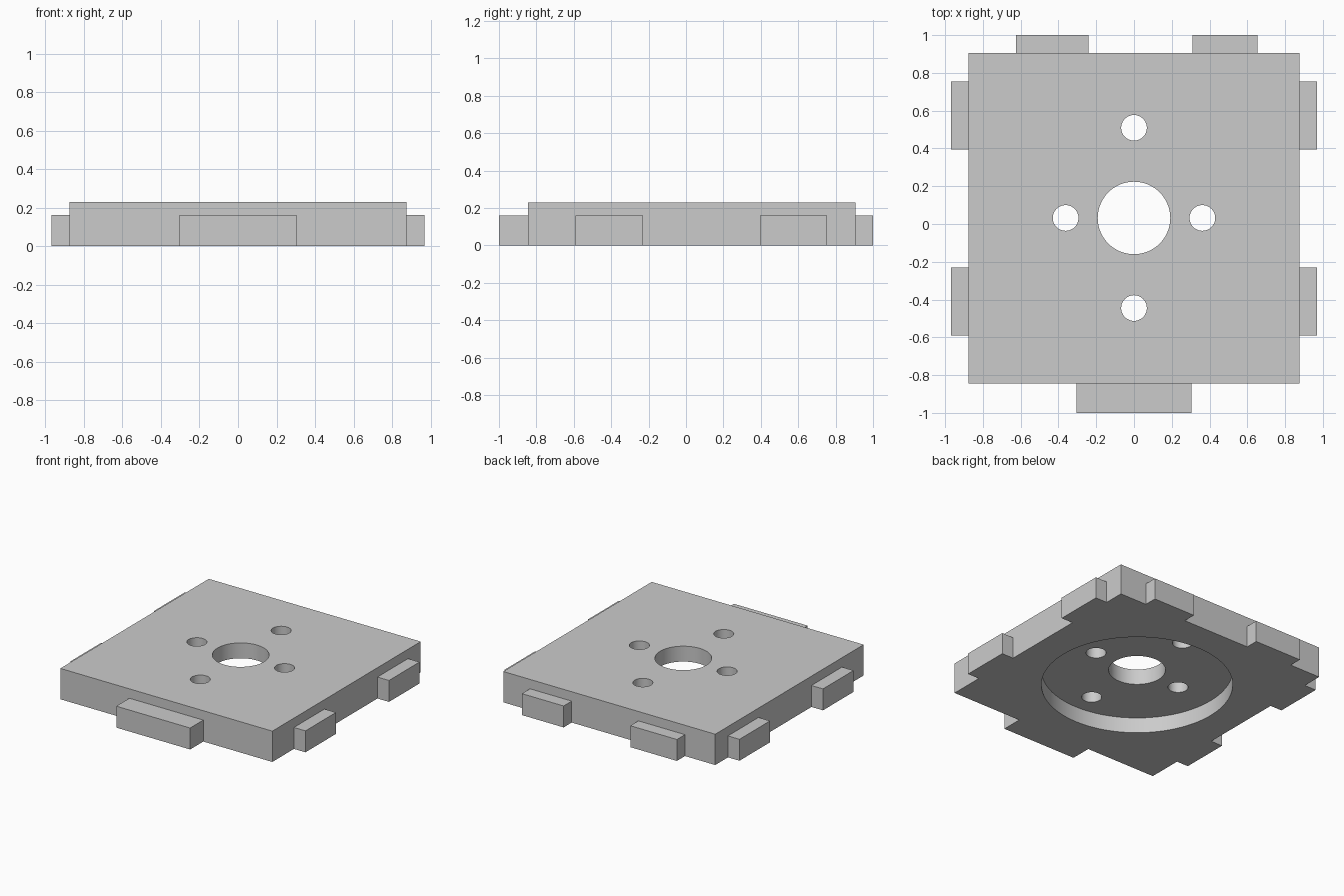
import bpy
import math

if "Cube" in bpy.data.objects:
    bpy.data.objects.remove(bpy.data.objects["Cube"])

grey = bpy.data.materials.new("light grey")
grey.diffuse_color = (0.6, 0.6, 0.6, 1)
grey.use_nodes = True
grey.node_tree.nodes["Principled BSDF"].inputs["Base Color"].default_value = grey.diffuse_color

THICK, TAB_H = 0.23, 0.16
X, Y0, Y1 = 0.875, -0.845, 0.905     # plate edges
CY = 0.032                           # centre of the hole pattern


def box(name, x0, x1, y0, y1, height):
    bpy.ops.mesh.primitive_cube_add(
        size=1, location=((x0 + x1) / 2, (y0 + y1) / 2, height / 2))
    ob = bpy.context.object
    ob.name = name
    ob.scale = (x1 - x0, y1 - y0, height)
    bpy.ops.object.transform_apply(location=True, rotation=False, scale=True)
    ob.data.materials.append(grey)
    return ob


def drill(target, x, y, radius, z0, z1, sides):
    """Cut a round hole between two heights."""
    bpy.ops.mesh.primitive_cylinder_add(
        vertices=sides, radius=radius, depth=z1 - z0, location=(x, y, (z0 + z1) / 2))
    cutter = bpy.context.object
    cutter.hide_render = True
    cutter.data.materials.append(grey)
    mod = target.modifiers.new("hole", 'BOOLEAN')
    mod.operation, mod.solver, mod.object = 'DIFFERENCE', 'EXACT', cutter
    bpy.ops.object.select_all(action='DESELECT')
    target.select_set(True)
    bpy.context.view_layer.objects.active = target
    bpy.ops.object.modifier_apply(modifier=mod.name)
    bpy.data.objects.remove(cutter, do_unlink=True)


# Square plate with a round recess underneath, a bore and four bolt holes
plate = box("plate", -X, X, Y0, Y1, THICK)
drill(plate, 0, CY, 0.647, -0.1, 0.115, 96)
drill(plate, 0, CY, 0.192, -0.1, 0.4, 64)
for hx, hy in ((0.362, 0), (-0.362, 0), (0, 0.477), (0, -0.477)):
    drill(plate, hx, CY + hy, 0.068, -0.1, 0.4, 40)
bpy.ops.object.shade_smooth_by_angle(angle=math.radians(30))

# Side tabs, mirrored left and right
for label, y0, y1 in (("rear", 0.395, 0.755), ("front", -0.59, -0.23)):
    box("right_" + label + "_tab", X, 0.97, y0, y1, TAB_H)
    box("left_" + label + "_tab", -0.97, -X, y0, y1, TAB_H)

# Back and front tabs
box("back_left_tab", -0.625, -0.24, Y1, 1.0, TAB_H)
box("back_right_tab", 0.31, 0.655, Y1, 1.0, TAB_H)
box("front_tab", -0.305, 0.305, -1.0, Y0, TAB_H)
